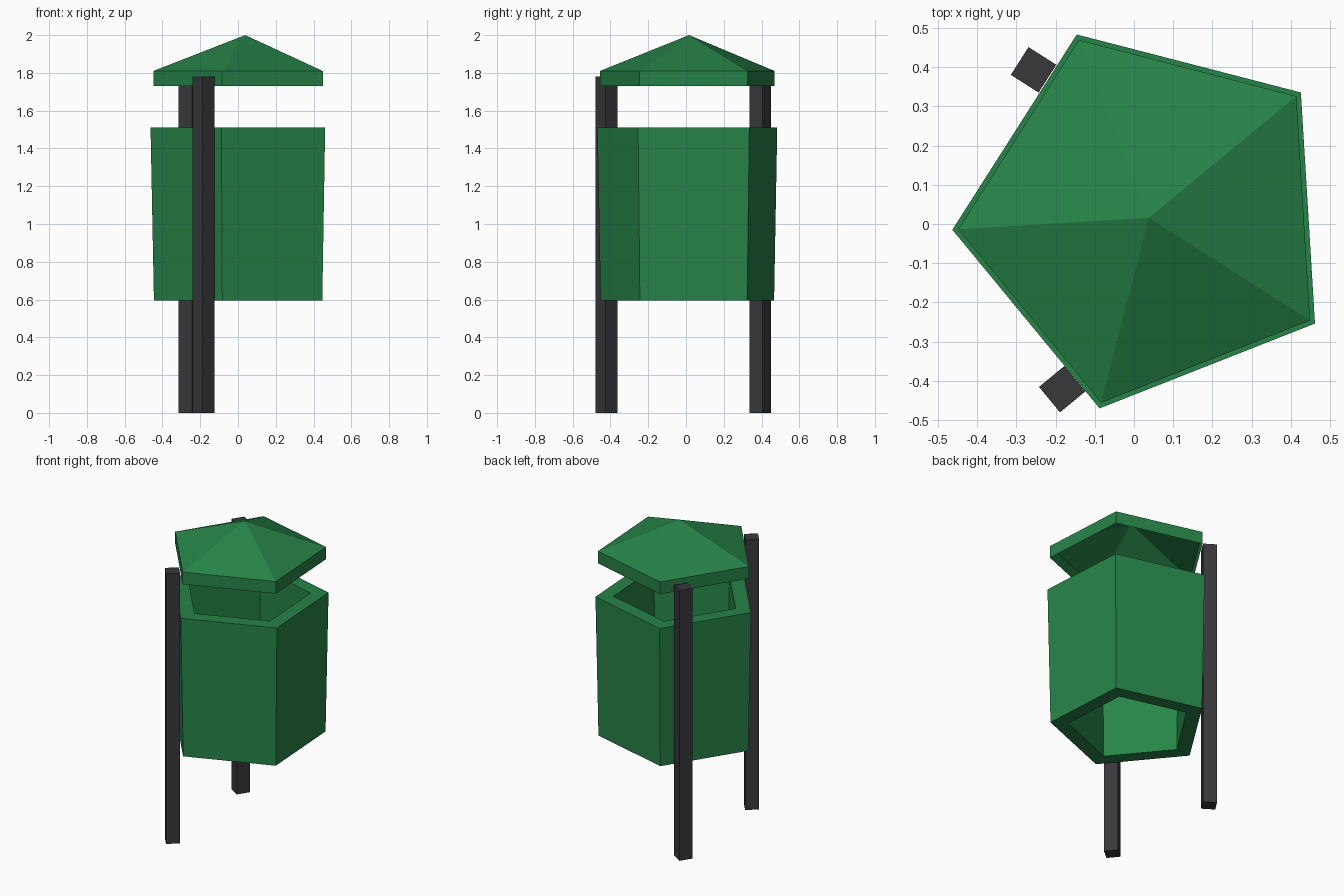
import bpy, bmesh
from math import cos, sin, radians

if "Cube" in bpy.data.objects:
    bpy.data.objects.remove(bpy.data.objects["Cube"])

CX, CY, START = 0.038, 0.016, 183.5   # pentagon centre and first corner angle


def material(name, rgb):
    m = bpy.data.materials.new(name)
    m.diffuse_color = (*rgb, 1)
    m.use_nodes = True
    m.node_tree.nodes["Principled BSDF"].inputs["Base Color"].default_value = m.diffuse_color
    return m


green = material("green_paint", (0.02, 0.23, 0.065))
dark = material("dark_post", (0.04, 0.04, 0.045))


def finish(name, bm, mat):
    bmesh.ops.recalc_face_normals(bm, faces=bm.faces)
    me = bpy.data.meshes.new(name)
    bm.to_mesh(me)
    bm.free()
    me.materials.append(mat)
    ob = bpy.data.objects.new(name, me)
    bpy.context.collection.objects.link(ob)
    return ob


def ring(bm, r, z):
    angles = [radians(START + 72 * k) for k in range(5)]
    return [bm.verts.new((CX + r * cos(a), CY + r * sin(a), z)) for a in angles]


def bridge(bm, a, b):
    for i in range(5):
        j = (i + 1) % 5
        bm.faces.new((a[i], a[j], b[j], b[i]))


# bin body: thick-walled, open five-sided tube, slightly wider at the top
bm = bmesh.new()
rings = [ring(bm, r, z) for r, z in
         ((0.484, 0.595), (0.502, 1.51), (0.394, 1.51), (0.378, 0.595))]
for i in range(4):
    bridge(bm, rings[i], rings[(i + 1) % 4])
finish("bin_body", bm, green)

# roof: thin pyramid with a vertical fascia, open underneath
bm = bmesh.new()
low, high = ring(bm, 0.487, 1.73), ring(bm, 0.487, 1.81)
bridge(bm, low, high)
apex = bm.verts.new((CX, CY, 2.0))
for i in range(5):
    bm.faces.new((high[i], high[(i + 1) % 5], apex))
finish("roof", bm, green)

# square posts, each lying flat against one wall of the body
for name, x, y, angle in (("back_post", -0.256, 0.393, 147.5),
                          ("front_post", -0.183, -0.421, 219.5)):
    bm = bmesh.new()
    bmesh.ops.create_cube(bm, size=1)
    bmesh.ops.scale(bm, vec=(0.084, 0.084, 1.78), verts=bm.verts)
    post = finish(name, bm, dark)
    post.location = (x, y, 0.89)
    post.rotation_euler.z = radians(angle)
